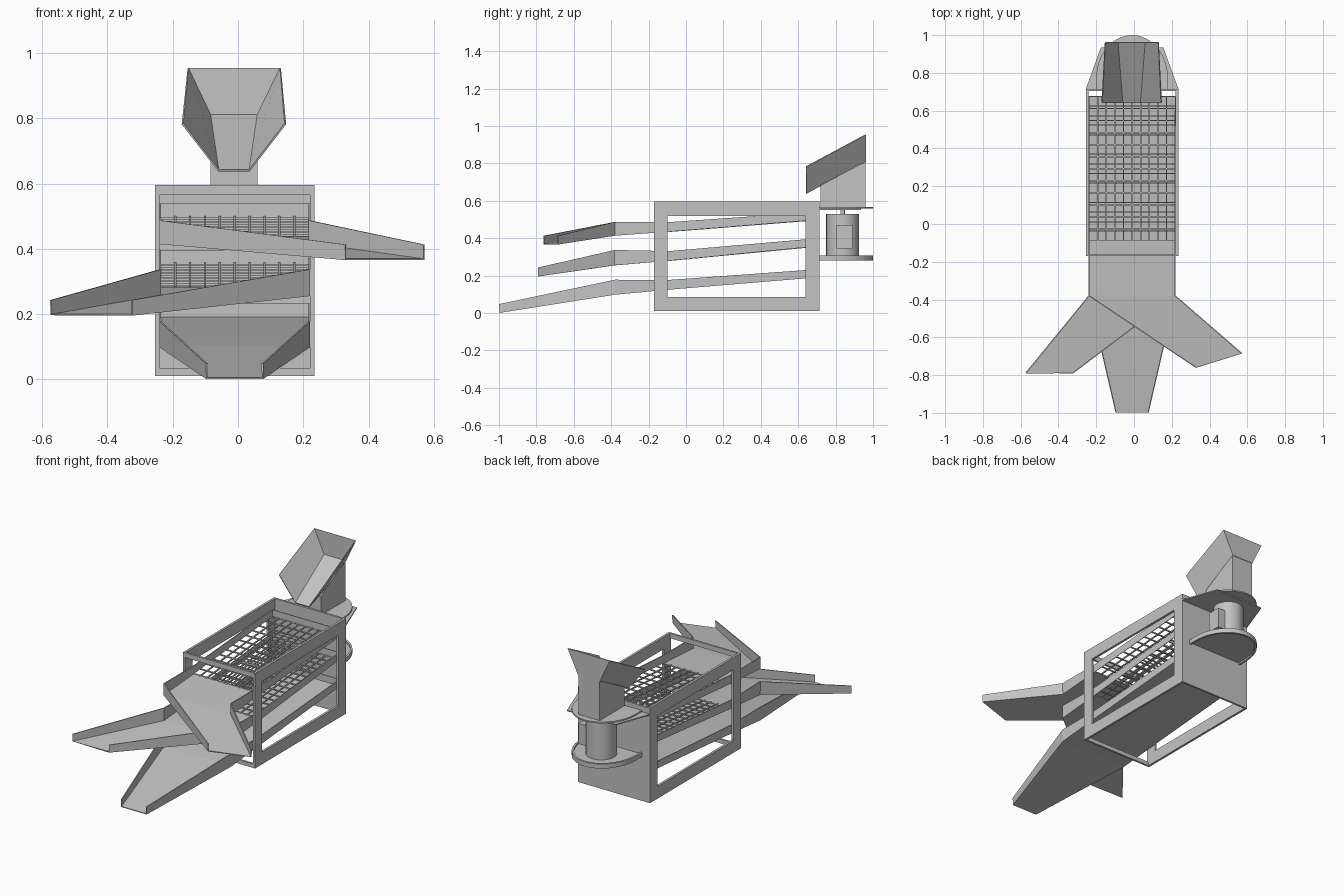
import bpy, bmesh, math
from mathutils import Vector

if "Cube" in bpy.data.objects:
    bpy.data.objects.remove(bpy.data.objects["Cube"])

CX = -0.01  # centre of the machine body
grey = bpy.data.materials.new("painted steel grey")
grey.diffuse_color = (0.55, 0.55, 0.55, 1)
grey.use_nodes = True
grey.node_tree.nodes["Principled BSDF"].inputs["Base Color"].default_value = grey.diffuse_color


def finish(name, bm, thick=0):
    bmesh.ops.recalc_face_normals(bm, faces=bm.faces[:])
    me = bpy.data.meshes.new(name)
    bm.to_mesh(me)
    bm.free()
    ob = bpy.data.objects.new(name, me)
    bpy.context.collection.objects.link(ob)
    me.materials.append(grey)
    if thick:
        m = ob.modifiers.new("plate", 'SOLIDIFY')
        m.thickness, m.offset = thick, 0
    return ob


def add_box(bm, x0, x1, y0, y1, z0, z1):
    v = bmesh.ops.create_cube(bm, size=1)['verts']
    for p in v:
        p.co = ((x0 + x1) / 2 + p.co.x * (x1 - x0),
                (y0 + y1) / 2 + p.co.y * (y1 - y0),
                (z0 + z1) / 2 + p.co.z * (z1 - z0))


def boxes(name, *dims):
    bm = bmesh.new()
    for d in dims:
        add_box(bm, *d)
    return finish(name, bm)


def add_wire(bm, p, q, w):
    p, q = Vector(p), Vector(q)
    d = q - p
    rot = d.to_track_quat('X', 'Z')
    for v in bmesh.ops.create_cube(bm, size=1)['verts']:
        v.co = (p + q) / 2 + rot @ Vector((v.co.x * d.length, v.co.y * w, v.co.z * w))


def quads(bm, *faces):
    for f in faces:
        bm.faces.new([bm.verts.new(p) for p in f])
    bmesh.ops.remove_doubles(bm, verts=bm.verts[:], dist=1e-4)


def extrude_outline(name, pts, z0, z1):
    bm = bmesh.new()
    lo = [bm.verts.new((x, y, z0)) for x, y in pts]
    hi = [bm.verts.new((x, y, z1)) for x, y in pts]
    bm.faces.new(lo)
    bm.faces.new(hi)
    for i in range(len(pts)):
        j = (i + 1) % len(pts)
        bm.faces.new((lo[i], lo[j], hi[j], hi[i]))
    return finish(name, bm)


# --- Housing: side plates with large windows, closed back, open front
Y0, Y1, Z0, Z1 = -0.17, 0.715, 0.01, 0.595
for side, xa, xb in (("left", -0.255, -0.241), ("right", 0.221, 0.235)):
    boxes(side + "_side_frame",
          (xa, xb, Y0, Y1, Z0, 0.085), (xa, xb, Y0, Y1, 0.52, Z1),
          (xa, xb, Y0, -0.10, 0.085, 0.52), (xa, xb, 0.64, Y1, 0.085, 0.52))
boxes("back_plate", (-0.241, 0.221, Y1 - 0.012, Y1, Z0, Z1))
boxes("front_crossbars",
      (-0.241, 0.221, Y0, Y0 + 0.012, Z0, 0.035),
      (-0.241, 0.221, Y0, Y0 + 0.012, 0.565, Z1))

# --- Decks: sloping trays that end in three discharge chutes
XL, XR, BACK, MID, BEND = -0.238, 0.218, 0.675, -0.09, -0.38
# name, floor heights (back, mid, bend, end), wall top at bend, end corners, screen pitch
decks = (
    ("top", (0.497, 0.436, 0.416, 0.368), 0.487, (0.33, -0.76), (0.57, -0.685), 0.0625),
    ("middle", (0.355, 0.281, 0.257, 0.198), 0.337, (-0.573, -0.79), (-0.325, -0.79), 0.05),
    ("bottom", (0.190, 0.127, 0.100, 0.003), 0.178, (-0.095, -0.998), (0.075, -0.998), 0),
)
for name, (zb, zm, zk, ze), top, el, er, pitch in decks:
    left = [(XL, BACK, zb), (XL, MID, zm), (XL, BEND, zk), (*el, ze)]
    right = [(XR, BACK, zb), (XR, MID, zm), (XR, BEND, zk), (*er, ze)]
    tops = (zb + 0.042, zm + 0.05, top, ze + 0.045)
    bm = bmesh.new()
    for i in range(3):
        if i or not pitch:      # screened decks have no floor under the mesh
            quads(bm, (left[i], right[i], right[i + 1], left[i + 1]))
        for s in (left, right):
            a, b = s[i], s[i + 1]
            quads(bm, (a, b, (*b[:2], tops[i + 1]), (*a[:2], tops[i])))
    quads(bm, (left[0], right[0], (XR, BACK, tops[0]), (XL, BACK, tops[0])))
    finish(name + "_deck_and_chute", bm, 0.006)

    # woven screen
    if pitch:
        bm = bmesh.new()
        for k in range(1, 10):
            x = XL + (XR - XL) * k / 10
            add_wire(bm, (x, MID - 0.01, zm), (x, BACK, zb), 0.007)
        n = round((BACK - MID) / pitch)
        for k in range(n + 1):
            t = k / n
            y, z = MID + (BACK - MID) * t, zm + (zb - zm) * t
            add_wire(bm, (XL, y, z), (XR, y, z), 0.007)
        finish(name + "_screen", bm)


# --- Rounded shelves on the back
def round_outline(r, ry, steps=24):
    arc = [(CX + r * math.cos(math.pi * i / steps), 0.77 + ry * math.sin(math.pi * i / steps))
           for i in range(steps + 1)]
    return [(CX + r, Y1)] + arc + [(CX - r, Y1)]


outer, inner = round_outline(0.19, 0.23), round_outline(0.178, 0.218)
extrude_outline("motor_shelf", outer, 0.29, 0.298)
bm = bmesh.new()
for i in range(len(outer) - 1):
    ring = [outer[i], outer[i + 1], inner[i + 1], inner[i]]
    lo, hi = [(*p, 0.28) for p in ring], [(*p, 0.308) for p in ring]
    quads(bm, lo, hi, (lo[0], lo[1], hi[1], hi[0]), (lo[2], lo[3], hi[3], hi[2]))
finish("motor_shelf_rim", bm)
extrude_outline("hopper_shelf", outer, 0.558, 0.566)
extrude_outline("hopper_shelf_bracket",
                [(-0.255, Y1), (0.235, Y1), (0.155, 0.935), (-0.175, 0.935)], 0.551, 0.558)


# --- Motor with shaft and terminal box
def cylinder(name, r, z0, z1, n):
    bpy.ops.mesh.primitive_cylinder_add(vertices=n, radius=r, depth=z1 - z0,
                                        location=(CX, 0.837, (z0 + z1) / 2))
    ob = bpy.context.object
    ob.name = name
    ob.data.materials.append(grey)
    bpy.ops.object.shade_smooth_by_angle()


cylinder("motor", 0.0875, 0.297, 0.53, 32)
cylinder("motor_shaft", 0.012, 0.53, 0.555, 16)
boxes("terminal_box", (0.04, 0.11, 0.805, 0.89, 0.345, 0.47))

# --- Feed hopper: column with a slanted top carrying an open trough
CL, CR, YF, YB = -0.085, 0.06, 0.72, 0.96
bm = bmesh.new()
prof = [(YF, 0.566), (YB, 0.566), (YB, 0.81), (YF, 0.683)]
a, b = [(CL, *p) for p in prof], [(CR, *p) for p in prof]
quads(bm, a, b, *[(a[i], a[(i + 1) % 4], b[(i + 1) % 4], b[i]) for i in range(4)])
finish("hopper_column", bm)

bm = bmesh.new()
fl, fr, bl, br = (-0.06, 0.642, 0.64), (0.035, 0.642, 0.64), (CL, YB, 0.81), (CR, YB, 0.81)
tfl, tfr, tbl, tbr = (-0.17, 0.642, 0.783), (0.145, 0.642, 0.783), (-0.153, YB, 0.953), (0.13, YB, 0.953)
quads(bm, (fl, fr, br, bl), (fl, bl, tbl, tfl), (fr, br, tbr, tfr), (bl, br, tbr, tbl))
finish("hopper_trough", bm, 0.006)
